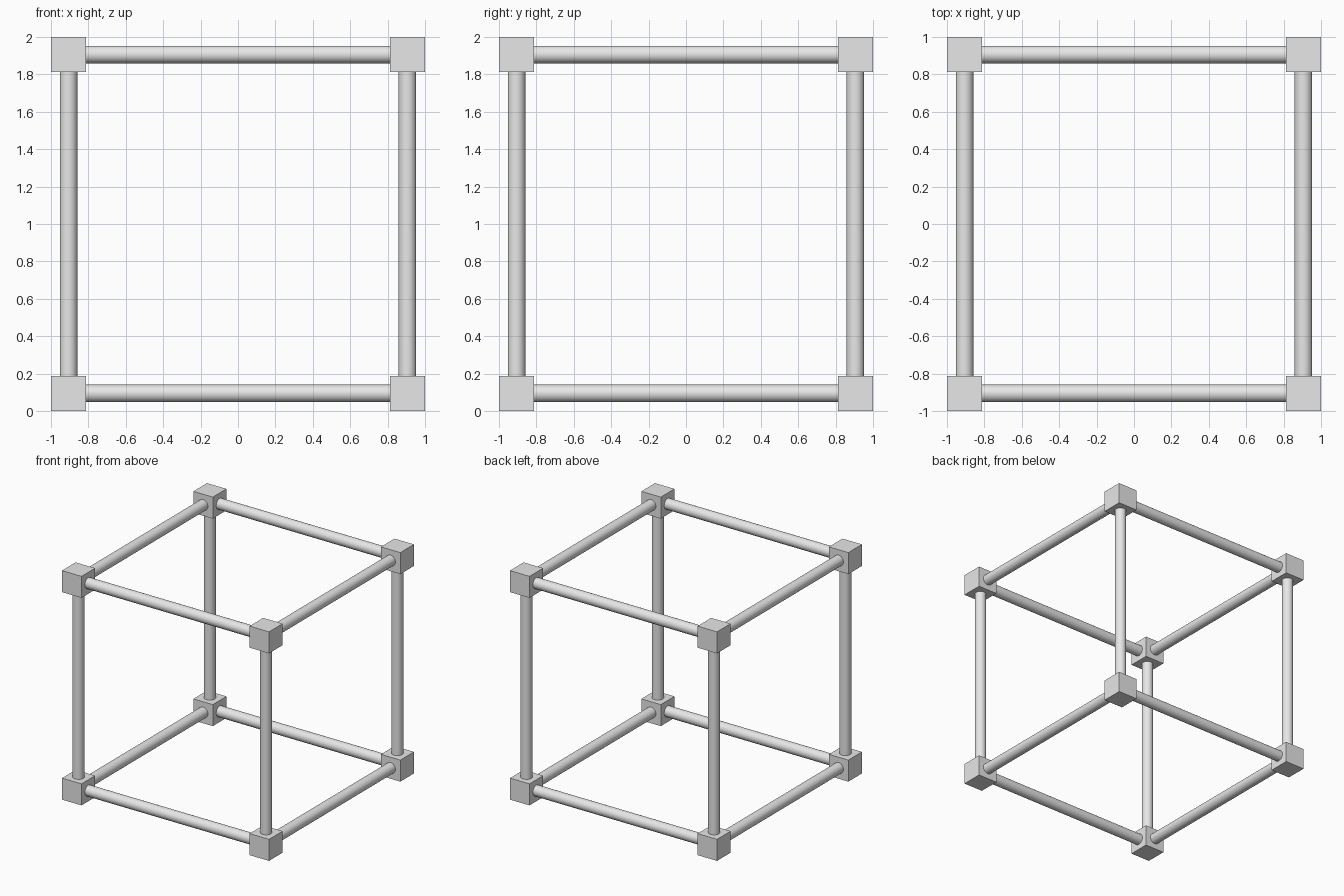
import bpy
import math
from itertools import product
from mathutils import Vector

if "Cube" in bpy.data.objects:
    bpy.data.objects.remove(bpy.data.objects["Cube"], do_unlink=True)

BLOCK = 0.188            # corner block edge length
C = 1 - BLOCK / 2        # distance of block centres from the middle
ROD_RADIUS = 0.047

grey = bpy.data.materials.new("light grey")
grey.use_nodes = True
colour = (0.8, 0.8, 0.8, 1)
grey.diffuse_color = colour
grey.node_tree.nodes["Principled BSDF"].inputs["Base Color"].default_value = colour


def finish(name):
    ob = bpy.context.object
    ob.name = name
    ob.data.materials.append(grey)
    return ob


def side_name(axis, sign):
    return (("right", "left"), ("front", "back"), ("bottom", "top"))[axis][sign > 0]


# Corner blocks
for signs in product((-1, 1), repeat=3):
    x, y, z = signs
    bpy.ops.mesh.primitive_cube_add(size=BLOCK, location=(x * C, y * C, 1 + z * C))
    finish("corner_block_" + "_".join(side_name(a, signs[a]) for a in (2, 1, 0)))

# Round rods along each axis, ending flush on the block faces
ROTATIONS = ((0, math.pi / 2, 0), (math.pi / 2, 0, 0), (0, 0, 0))
for axis in range(3):
    u, v = [a for a in range(3) if a != axis]
    for su, sv in product((-1, 1), repeat=2):
        pos = Vector((0, 0, 1))
        pos[u] += su * C
        pos[v] += sv * C
        bpy.ops.mesh.primitive_cylinder_add(
            vertices=32, radius=ROD_RADIUS, depth=2 - 2 * BLOCK,
            end_fill_type='NOTHING', location=pos, rotation=ROTATIONS[axis])
        bpy.ops.object.shade_smooth_by_angle(angle=math.radians(40))
        finish(f"rod_{side_name(v, sv)}_{side_name(u, su)}")
